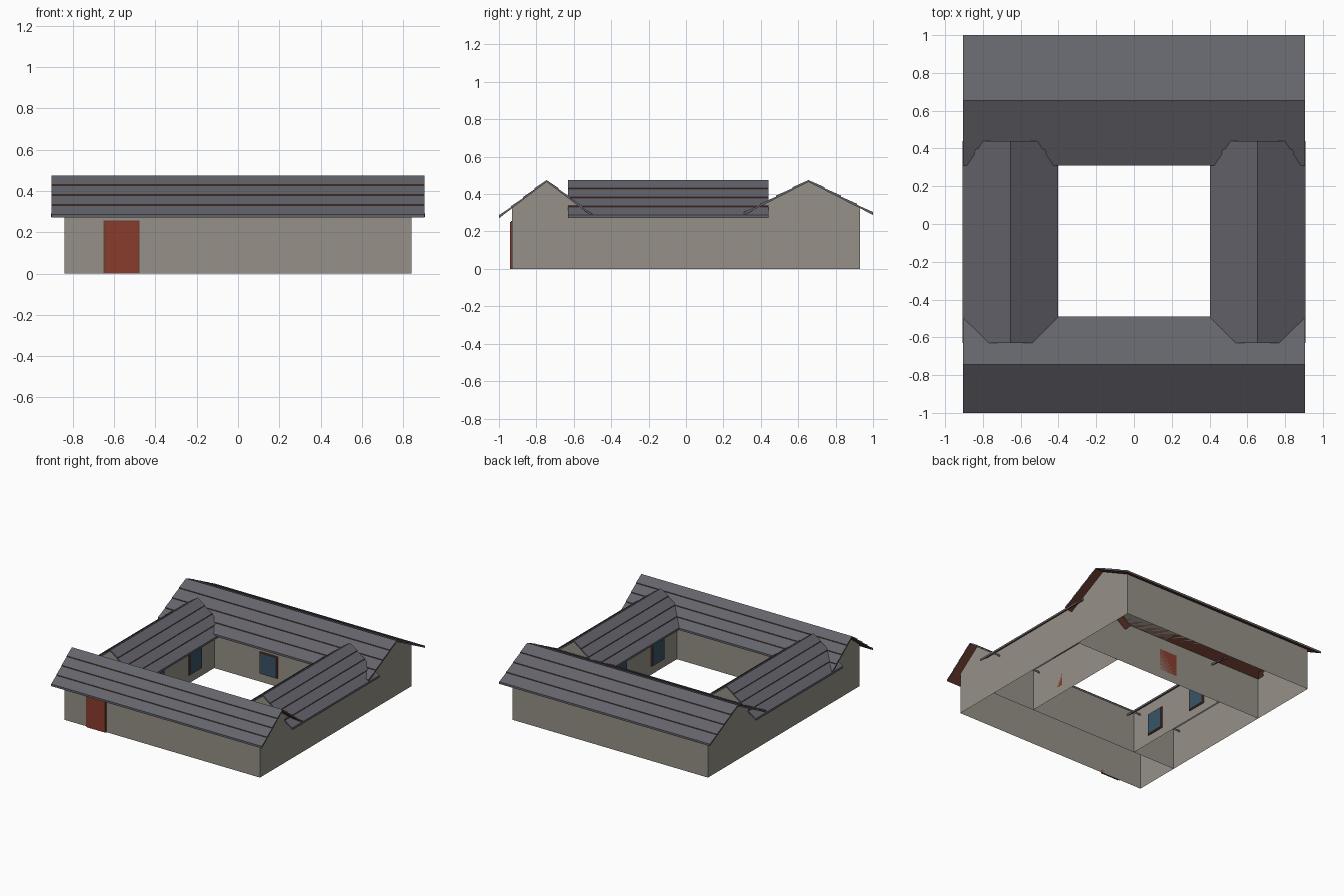
import bpy

if "Cube" in bpy.data.objects:
    bpy.data.objects.remove(bpy.data.objects["Cube"])


def srgb(r, g, b):
    lin = [((c / 255 + 0.055) / 1.055) ** 2.4 for c in (r, g, b)]
    return (*lin, 1.0)


def material(name, *rgb):
    m = bpy.data.materials.new(name)
    m.diffuse_color = srgb(*rgb)
    m.use_nodes = True
    m.node_tree.nodes["Principled BSDF"].inputs["Base Color"].default_value = m.diffuse_color
    return m


WALL = material("plaster_taupe", 150, 145, 136)
TILE = material("roof_grey", 100, 100, 108)
TIMBER = material("dark_red_timber", 112, 62, 50)
RED = material("door_red", 138, 60, 45)
GLASS = material("window_blue", 56, 84, 102)

RIDGE, EAVE_WALL = 0.465, 0.324   # heights of the wall shells
COURSES = 4


def extruded(name, parts, axis, mats):
    """Each part: (profile of (t, z), start, end, side materials, cap material).
    A material of None leaves that face open."""
    verts, faces, idx = [], [], []
    for prof, a, b, side, cap in parts:
        base, n = len(verts), len(prof)
        for s in (a, b):
            verts += [(s, t, z) if axis == "x" else (t, s, z) for t, z in prof]
        for i in range(n):
            if side[i] is not None:
                j = (i + 1) % n
                faces.append((base + i, base + j, base + n + j, base + n + i))
                idx.append(side[i])
        faces += [tuple(base + i for i in range(n)), tuple(base + n + i for i in range(n))]
        idx += [cap, cap]
    me = bpy.data.meshes.new(name)
    me.from_pydata(verts, [], faces)
    for m in mats:
        me.materials.append(m)
    me.polygons.foreach_set("material_index", idx)
    ob = bpy.data.objects.new(name, me)
    bpy.context.collection.objects.link(ob)
    # consistent outward normals
    import bmesh
    bm = bmesh.new()
    bm.from_mesh(me)
    bmesh.ops.recalc_face_normals(bm, faces=bm.faces[:])
    bm.to_mesh(me)
    bm.free()
    return ob


def house(name, axis, centre, half_wall, half_roof, wall_ends, roof_ends):
    # gabled wall shell, open underneath
    c, w = centre, half_wall
    prof = [(c - w, 0), (c + w, 0), (c + w, EAVE_WALL), (c, RIDGE), (c - w, EAVE_WALL)]
    extruded(name + "_walls", [(prof, *wall_ends, [None, 0, 0, 0, 0], 0)], axis, [WALL])

    # roof: timber boarding below, overlapping tile courses above
    slope = (RIDGE - EAVE_WALL) / w
    parts = []
    for s in (-1, 1):
        def p(u, off):
            return (c + s * u * half_roof, RIDGE - slope * u * half_roof + off)
        parts.append(([p(0, 0), p(1, 0), p(1, 0.005), p(0, 0.005)],
                      *roof_ends, [1, 0, 1, 1], 0))
        for k in range(COURSES):
            u0, u1 = k / COURSES, (k + 1) / COURSES
            riser = 0 if k == COURSES - 1 else 1
            parts.append(([p(u0, 0.003), p(u1, 0.005), p(u1, 0.016), p(u0, 0.010)],
                          *roof_ends, [1, riser, 0, 0], 0))
    extruded(name + "_roof", parts, axis, [TILE, TIMBER])


def box(name, lo, hi, mat):
    prof = [(lo[1], lo[2]), (hi[1], lo[2]), (hi[1], hi[2]), (lo[1], hi[2])]
    return extruded(name, [(prof, lo[0], hi[0], [0] * 4, 0)], "x", [mat])


def plate(name, axis, face, out, centre, width, z0, z1, depth, mat):
    """Thin plate on a wall; axis is the wall's normal, out its direction."""
    n = sorted((face, face + out * depth))
    a, b = centre - width / 2, centre + width / 2
    if axis == "x":
        box(name, (n[0], a, z0), (n[1], b, z1), mat)
    else:
        box(name, (a, n[0], z0), (b, n[1], z1), mat)


def window(name, axis, face, out, centre):
    plate(name + "_frame", axis, face, out, centre, 0.155, 0.065, 0.235, 0.008, RED)
    plate(name + "_glass", axis, face + out * 0.008, out, centre, 0.14, 0.072, 0.228, 0.004, GLASS)


# front and back halls
house("front_hall", "x", -0.745, 0.185, 0.255, (-0.84, 0.84), (-0.905, 0.905))
house("back_hall", "x", 0.655, 0.275, 0.345, (-0.84, 0.84), (-0.905, 0.905))

# side wings with two courtyard windows each
for side, s in (("left", -1), ("right", 1)):
    house(side + "_wing", "y", s * 0.655, 0.185, 0.2525, (-0.56, 0.38), (-0.63, 0.44))
    for i, y in enumerate((-0.32, 0.14)):
        window(f"{side}_wing_window_{i + 1}", "x", s * 0.47, -s, y)

# back hall courtyard window
window("back_hall_window", "y", 0.38, -1, 0.0)

# street door
plate("door_frame", "y", -0.93, -1, -0.564, 0.174, 0, 0.257, 0.006, TIMBER)
plate("door_panel", "y", -0.936, -1, -0.562, 0.156, 0, 0.25, 0.006, RED)
